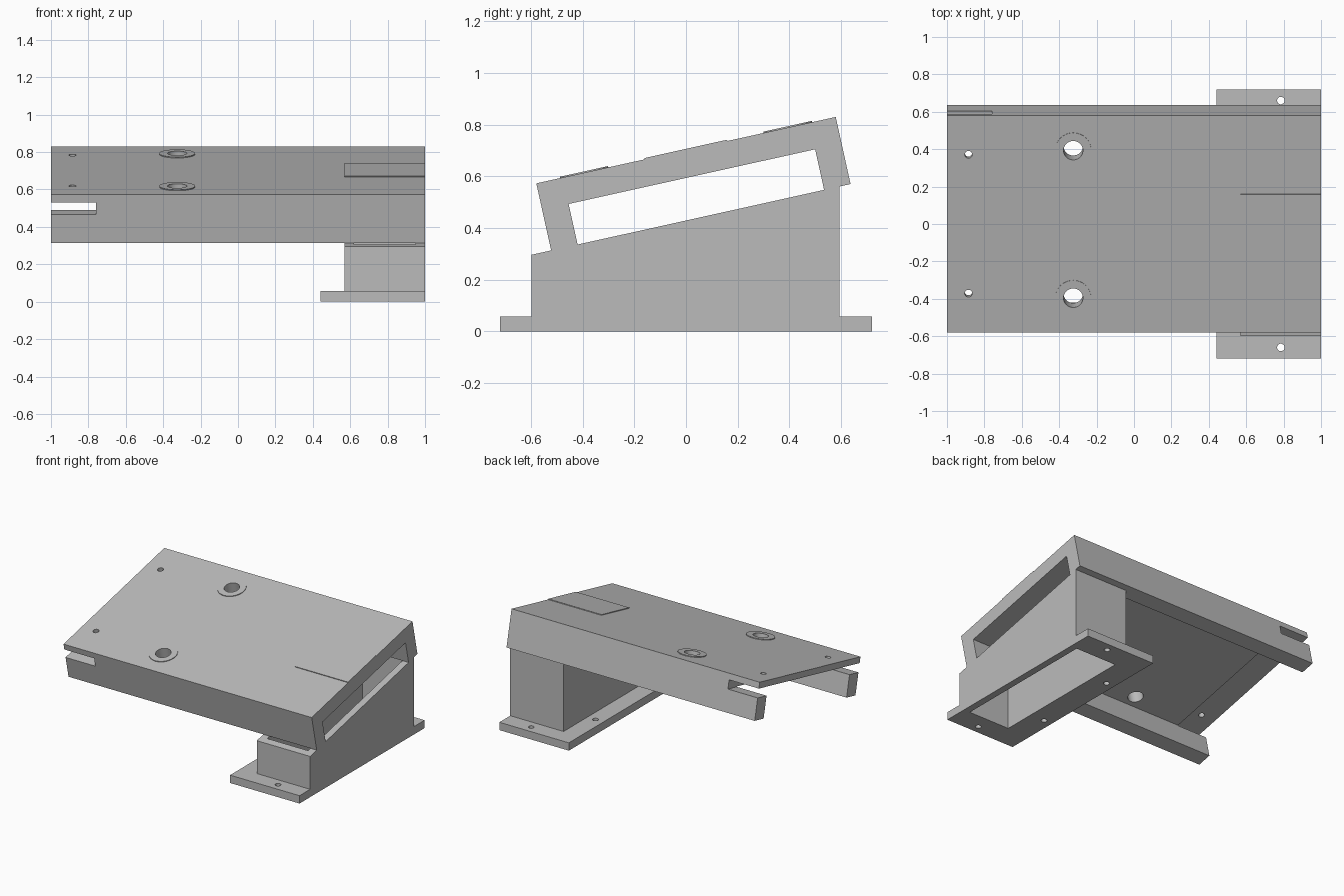
import bpy, bmesh, math
from mathutils import Matrix, Vector

cube = bpy.data.objects.get("Cube")
if cube:
    bpy.data.objects.remove(cube, do_unlink=True)

# Single grey finish
grey = bpy.data.materials.new("light_grey")
grey.use_nodes = True
grey.diffuse_color = (0.5, 0.5, 0.5, 1)
grey.node_tree.nodes["Principled BSDF"].inputs["Base Color"].default_value = (0.5, 0.5, 0.5, 1)

TILT = math.radians(12.5)
TOP_Z = 0.7015      # height of the tilted top surface at the centre
HALF = 0.594        # half width of the channel
WALL = 0.105
DEPTH = 0.266       # channel height
tilted = Matrix.Translation((0, 0, TOP_Z)) @ Matrix.Rotation(TILT, 4, 'X')


def make(name, bm):
    bmesh.ops.recalc_face_normals(bm, faces=bm.faces)
    mesh = bpy.data.meshes.new(name)
    bm.to_mesh(mesh)
    bm.free()
    mesh.materials.append(grey)
    obj = bpy.data.objects.new(name, mesh)
    bpy.context.collection.objects.link(obj)
    return obj


def prism(name, profile, x0, x1):
    """Extrude a (y, z) outline along x."""
    bm = bmesh.new()
    face = bm.faces.new([bm.verts.new((x0, y, z)) for y, z in profile])
    ext = bmesh.ops.extrude_face_region(bm, geom=[face])["geom"]
    verts = [v for v in ext if isinstance(v, bmesh.types.BMVert)]
    bmesh.ops.translate(bm, verts=verts, vec=Vector((x1 - x0, 0, 0)))
    return make(name, bm)


def box(name, x0, x1, y0, y1, z0, z1):
    return prism(name, [(y0, z0), (y1, z0), (y1, z1), (y0, z1)], x0, x1)


def cylinder(name, x, y, z, radius, depth):
    bm = bmesh.new()
    bmesh.ops.create_cone(bm, cap_ends=True, segments=40, radius1=radius, radius2=radius,
                          depth=depth, matrix=Matrix.Translation((x, y, z)))
    return make(name, bm)


def combine(target, others, operation='DIFFERENCE'):
    """Apply boolean operations and remove the helper objects."""
    for other in others:
        other.hide_render = True
        mod = target.modifiers.new("cut", 'BOOLEAN')
        mod.operation = operation
        mod.solver = 'EXACT'
        mod.object = other
        bpy.context.view_layer.objects.active = target
        bpy.ops.object.modifier_apply(modifier=mod.name)
        bpy.data.objects.remove(other, do_unlink=True)


def smooth(obj):
    bpy.ops.object.select_all(action='DESELECT')
    obj.select_set(True)
    bpy.context.view_layer.objects.active = obj
    bpy.ops.object.shade_smooth_by_angle(angle=math.radians(30))


# Tilted channel: top plate with two side walls
inner = HALF - WALL
channel = prism("tilted_channel", [
    (-HALF, 0), (HALF, 0), (HALF, -DEPTH), (inner, -DEPTH),
    (inner, -WALL), (-inner, -WALL), (-inner, -DEPTH), (-HALF, -DEPTH)], -1, 1)

# End slot below the plate, large bores and small screw holes
cutters = [box("slot_cutter", -1.1, -0.76, -0.8, 0.8, -0.108, -0.044)]
for side in (-1, 1):
    cutters.append(cylinder("bore_cutter", -0.325, side * 0.404, 0, 0.052, 0.5))
    cutters.append(cylinder("screw_cutter", -0.885, side * 0.38, 0, 0.02, 0.15))
combine(channel, cutters)
channel.matrix_world = tilted
smooth(channel)

# Thin raised pad and washers on the plate
pad = box("raised_pad", 0.57, 1, -0.164, 0.164, -0.002, 0.005)
pad.matrix_world = tilted
for side, name in ((-1, "front_washer"), (1, "back_washer")):
    washer = cylinder(name, -0.325, side * 0.404, 0.0015, 0.096, 0.007)
    combine(washer, [cylinder("washer_cutter", -0.325, side * 0.404, 0, 0.052, 0.1)])
    washer.matrix_world = tilted
    smooth(washer)


# Hollow pedestal, its top sloping flush with the channel's lower edges
def slope(y):
    return TOP_Z - DEPTH / math.cos(TILT) + y * math.tan(TILT)


pedestal = prism("pedestal", [(-0.598, 0), (0.595, 0), (0.595, slope(0.595)),
                              (-0.598, slope(-0.598))], 0.57, 1)
flange = box("flange", 0.44, 1, -0.72, 0.72, 0, 0.057)
combine(pedestal, [flange], 'UNION')

# Open core and mounting holes
cutters = [box("core_cutter", 0.62, 0.95, -0.55, 0.545, -0.1, 1)]
for side in (-1, 1):
    cutters.append(cylinder("end_hole_cutter", 0.785, side * 0.66, 0, 0.02, 0.3))
    cutters.append(cylinder("side_hole_cutter", 0.505, side * 0.32, 0, 0.02, 0.3))
combine(pedestal, cutters)
smooth(pedestal)
